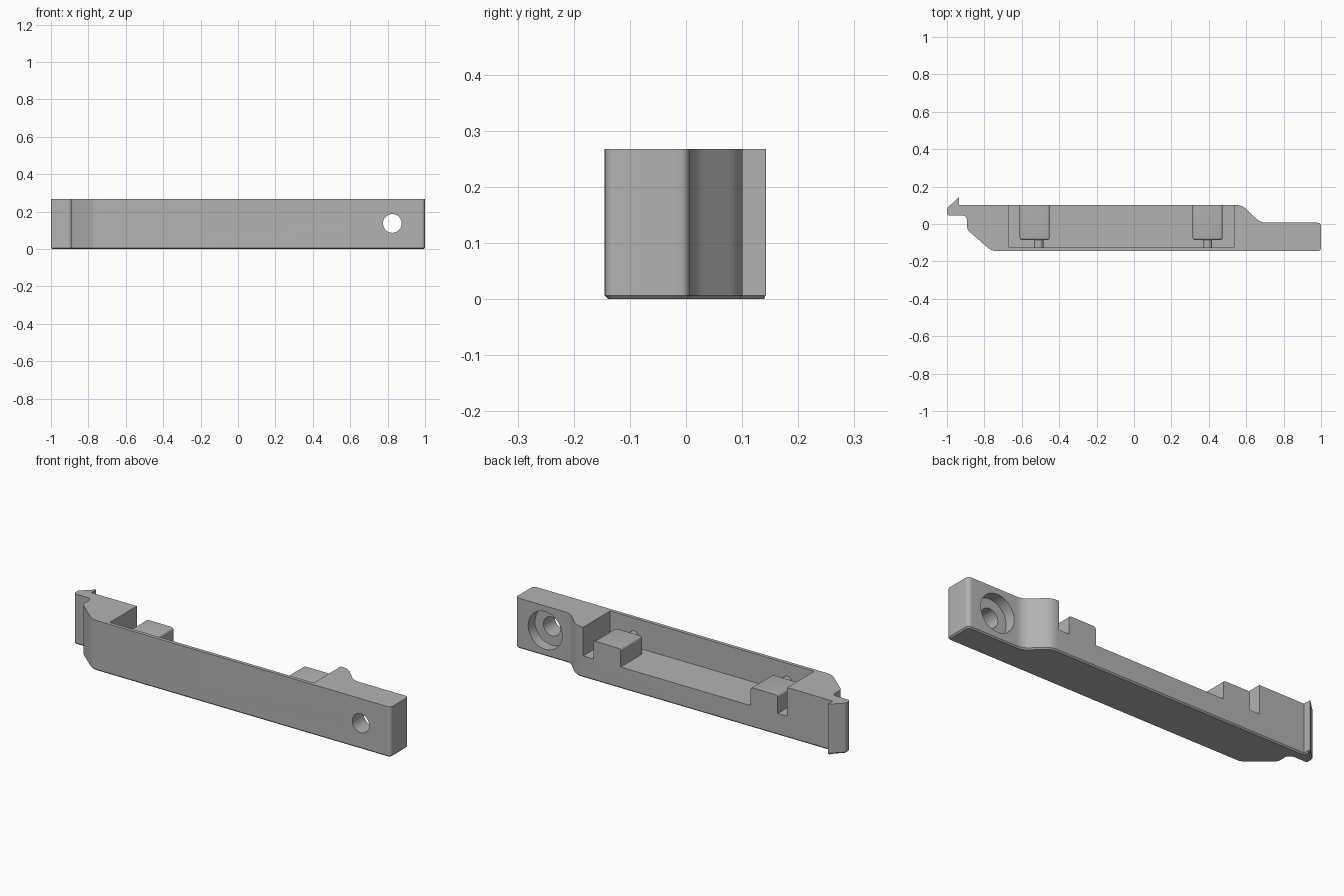
import bpy, bmesh
from math import pi
from mathutils import Vector

HEIGHT = 0.268
FLOOR = 0.115
BACK = 0.101

if "Cube" in bpy.data.objects:
    bpy.data.objects.remove(bpy.data.objects["Cube"])

grey = bpy.data.materials.new("plain grey")
grey.use_nodes = True
colour = (0.45, 0.45, 0.45, 1)
grey.diffuse_color = colour
grey.node_tree.nodes["Principled BSDF"].inputs["Base Color"].default_value = colour


def finish(name, bm):
    bmesh.ops.recalc_face_normals(bm, faces=bm.faces)
    mesh = bpy.data.meshes.new(name)
    bm.to_mesh(mesh)
    bm.free()
    mesh.materials.append(grey)
    obj = bpy.data.objects.new(name, mesh)
    bpy.context.collection.objects.link(obj)
    return obj


def smooth(obj):
    bpy.ops.object.select_all(action="DESELECT")
    obj.select_set(True)
    bpy.context.view_layer.objects.active = obj
    bpy.ops.object.shade_smooth_by_angle(angle=0.5)


def fillet(corners, steps=6):
    """Round each (x, y, size) corner with a quadratic arc."""
    points = []
    for i, (x, y, size) in enumerate(corners):
        p = Vector((x, y))
        if size == 0:
            points.append(p)
            continue
        before = Vector(corners[i - 1][:2])
        after = Vector(corners[(i + 1) % len(corners)][:2])
        a = p + (before - p).normalized() * size
        b = p + (after - p).normalized() * size
        for s in range(steps + 1):
            t = s / steps
            points.append(a * (1 - t) ** 2 + p * 2 * t * (1 - t) + b * t ** 2)
    return points


def box(name, x0, x1, y0, y1, z0, z1):
    bm = bmesh.new()
    bmesh.ops.create_cube(bm, size=1)
    for v in bm.verts:
        v.co = ((x0 + x1) / 2 + v.co.x * (x1 - x0),
                (y0 + y1) / 2 + v.co.y * (y1 - y0),
                (z0 + z1) / 2 + v.co.z * (z1 - z0))
    return finish(name, bm)


def rod(name, x, z, radius, y0, y1):
    bpy.ops.mesh.primitive_cylinder_add(
        vertices=48, radius=radius, depth=y1 - y0,
        location=(x, (y0 + y1) / 2, z), rotation=(pi / 2, 0, 0))
    obj = bpy.context.object
    obj.name = name
    obj.data.materials.append(grey)
    return obj


def cut(target, cutter):
    cutter.hide_render = True
    mod = target.modifiers.new("cut", "BOOLEAN")
    mod.operation = "DIFFERENCE"
    mod.solver = "EXACT"
    mod.object = cutter
    bpy.context.view_layer.objects.active = target
    bpy.ops.object.modifier_apply(modifier=mod.name)
    bpy.data.objects.remove(cutter)


# Body: rounded outline with a hook at one end, chamfered along the bottom
outline = fillet([
    (-0.76, -0.145, 0.03), (1, -0.145, 0.022), (1, 0.007, 0.022),
    (0.675, 0.007, 0.035), (0.58, BACK, 0.035), (-0.935, BACK, 0),
    (-0.935, 0.145, 0.006), (-1, 0.084, 0.008), (-1, 0.045, 0.016),
    (-0.893, 0.045, 0.028), (-0.893, -0.03, 0.018)])
bm = bmesh.new()
base = bm.faces.new([bm.verts.new((p.x, p.y, 0)) for p in outline])
side = bmesh.ops.extrude_face_region(bm, geom=[base], use_keep_orig=True)
for v in side["geom"]:
    if isinstance(v, bmesh.types.BMVert):
        v.co.z = HEIGHT
bmesh.ops.recalc_face_normals(bm, faces=bm.faces)
rim = [e for e in bm.edges if all(v.co.z < 0.001 for v in e.verts)]
bmesh.ops.bevel(bm, geom=rim, offset=0.007, segments=1, affect="EDGES",
                clamp_overlap=False)
body = finish("body", bm)

# Open-backed pocket and counterbored screw hole
cut(body, box("pocket_cutter", -0.667, 0.535, -0.126, 0.3, FLOOR, 0.5))
cut(body, rod("hole_cutter", 0.825, 0.137, 0.05, -0.3, 0.3))
cut(body, rod("counterbore_cutter", 0.825, 0.137, 0.1, -0.05, 0.09))
smooth(body)

# Two rounded blocks in the pocket, each with a pin to the front wall
for side_name, x0, pin_x in (("right", -0.611, -0.51), ("left", 0.314, 0.393)):
    block = box(side_name + "_block", x0, x0 + 0.16, -0.086, BACK,
                FLOOR - 0.02, 0.212)
    bm = bmesh.new()
    bm.from_mesh(block.data)
    edges = [e for e in bm.edges
             if all(v.co.z > FLOOR for v in e.verts)
             and not all(v.co.y > 0 for v in e.verts)]
    edges += [e for e in bm.edges if all(v.co.y < 0 for v in e.verts)
              and abs(e.verts[0].co.z - e.verts[1].co.z) > 0.01]
    bmesh.ops.bevel(bm, geom=edges, offset=0.013, segments=4, profile=0.5,
                    affect="EDGES")
    bm.to_mesh(block.data)
    bm.free()
    smooth(block)
    smooth(rod(side_name + "_pin", pin_x, 0.175, 0.025, -0.13, -0.08))
